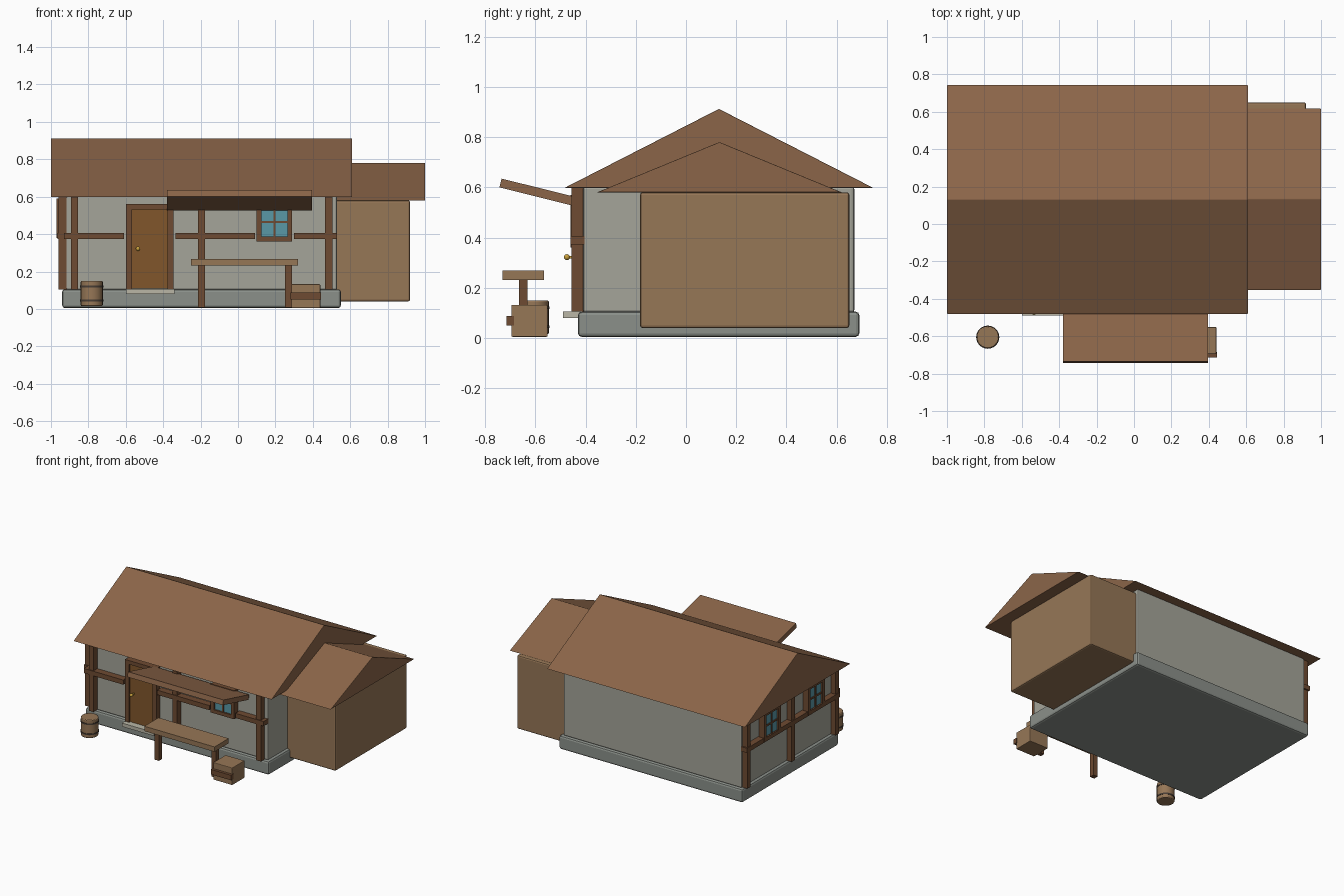
import bpy, math
from mathutils import Matrix

if "Cube" in bpy.data.objects:
    bpy.data.objects.remove(bpy.data.objects["Cube"])


def material(name, hexcol):
    m = bpy.data.materials.new(name)
    lin = [(int(hexcol[i:i + 2], 16) / 255) ** 2.2 for i in (0, 2, 4)]
    m.diffuse_color = (*lin, 1)
    m.use_nodes = True
    m.node_tree.nodes["Principled BSDF"].inputs["Base Color"].default_value = m.diffuse_color
    return m


ROOF = material("roof_brown", "8a654a")
PLANK = material("plank", "957657")
TIMBER = material("dark_timber", "6e4c35")
DOOR = material("door_wood", "80572f")
GLASS = material("glass", "5a97a5")
WALL = material("plaster", "a3a398")
STONE = material("stone", "8a8f89")
SLAB = material("pale_stone", "b8b5a5")
METAL = material("iron", "4a4038")
BRASS = material("brass", "c9a040")


def finish(ob, name, mat, bevel=0.0):
    ob.name = name
    ob.data.materials.append(mat)
    if bevel:
        b = ob.modifiers.new("bevel", 'BEVEL')
        b.width = bevel
        b.segments = 2
        b.limit_method = 'ANGLE'
    return ob


def box(name, x, y, z, mat, bevel=0.0):
    """Box from (min, max) pairs."""
    bpy.ops.mesh.primitive_cube_add(size=1)
    ob = bpy.context.object
    mids = [(a + b) / 2 for a, b in (x, y, z)]
    dims = [b - a for a, b in (x, y, z)]
    ob.data.transform(Matrix.Diagonal((*dims, 1)))
    ob.location = mids
    return finish(ob, name, mat, bevel)


def gable_roof(name, x, y, eave, ridge):
    mid = (y[0] + y[1]) / 2
    profile = [(y[0], eave), (y[1], eave), (mid, ridge)]
    verts = [(px, py, pz) for px in x for py, pz in profile]
    faces = [(2, 1, 0), (3, 4, 5), (0, 1, 4, 3), (1, 2, 5, 4), (2, 0, 3, 5)]
    me = bpy.data.meshes.new(name)
    me.from_pydata(verts, [], faces)
    ob = bpy.data.objects.new(name, me)
    bpy.context.collection.objects.link(ob)
    return finish(ob, name, ROOF, 0.003)


def window(name, centre, side=False):
    """Framed window with crossed bars, facing -y, or -x when side is set."""
    w, h, bar = 0.095, 0.105, 0.026
    parts = [
        ("glass", (-w + .01, w - .01), (-.014, .02), (-h + .01, h - .01), GLASS),
        ("frame_left", (-w, -w + bar), (-.025, .02), (-h, h), TIMBER),
        ("frame_right", (w - bar, w), (-.025, .02), (-h, h), TIMBER),
        ("frame_sill", (-w, w), (-.025, .02), (-h, -h + bar), TIMBER),
        ("frame_head", (-w, w), (-.025, .02), (h - bar, h), TIMBER),
        ("bar_upright", (-.006, .006), (-.02, .0), (-h + .01, h - .01), TIMBER),
        ("bar_across", (-w + .01, w - .01), (-.02, .0), (-.006, .006), TIMBER)]
    for part, x, y, z, mat in parts:
        ob = box(name + "_" + part, x, y, z, mat)
        place = Matrix.Translation(centre)
        if side:
            place = place @ Matrix.Rotation(-math.pi / 2, 4, 'Z')
        ob.matrix_world = place @ Matrix.Translation(ob.location)


# Main house and side annex
box("foundation", (-.94, .55), (-.43, .69), (.005, .105), STONE, .014)
box("house_walls", (-.92, .53), (-.41, .67), (.10, .605), WALL, .012)
gable_roof("main_roof", (-1, .61), (-.483, .745), .598, .912)
box("annex_walls", (.5, .92), (-.183, .65), (.04, .58), PLANK, .01)
gable_roof("annex_roof", (.5, 1), (-.354, .62), .58, .78)

# Timber framing on the front
for x in (-.875, -.195, .485):
    box("front_post", (x - .019, x + .019), (-.455, -.405), (.105, .602), TIMBER)
for a, b in ((-.93, -.61), (-.335, .09), (.30, .53)):
    box("front_rail", (a, b), (-.46, -.405), (.373, .407), TIMBER)

# Timber framing on the left
for y in (.64, .125, -.385):
    box("side_post", (-.96, -.915), (y - .019, y + .019), (.105, .602), TIMBER)
box("side_rail", (-.965, -.915), (-.41, .67), (.373, .407), TIMBER)

# Windows
window("front_window", (.195, -.435, .465))
for y in (.38, -.13):
    window("side_window", (-.945, y, .485), side=True)

# Door, frame, knob and step
for a, b in ((-.60, -.567), (-.378, -.345)):
    box("door_jamb", (a, b), (-.455, -.405), (.105, .56), TIMBER)
box("door_lintel", (-.60, -.345), (-.455, -.405), (.532, .56), TIMBER)
box("door", (-.57, -.375), (-.445, -.405), (.108, .535), DOOR)
bpy.ops.mesh.primitive_uv_sphere_add(segments=12, ring_count=8, radius=.012,
                                     location=(-.535, -.474, .322))
finish(bpy.context.object, "door_knob", BRASS)
bpy.ops.object.shade_smooth()
box("knob_stem", (-.54, -.53), (-.47, -.44), (.317, .327), BRASS)
box("door_step", (-.60, -.34), (-.49, -.42), (.08, .106), SLAB)

# Awning rising toward the front
awning = box("awning", (-.38, .396), (-.743, -.435), (.562, .598), ROOF)
awning.rotation_euler.x = math.radians(-14)

# Outdoor bench
box("bench_top", (-.25, .32), (-.73, -.565), (.232, .268), PLANK)
for x in (-.195, .27):
    box("bench_leg", (x - .018, x + .018), (-.665, -.63), (.008, .235), TIMBER)

# Crate with a front slat
box("crate", (.285, .44), (-.695, -.551), (.005, .132), PLANK, .004)
box("crate_slat", (.28, .445), (-.715, -.685), (.05, .087), TIMBER)

# Barrel with iron hoops
bpy.ops.mesh.primitive_cylinder_add(vertices=24, radius=.059, depth=.133,
                                    location=(-.782, -.605, .0825))
finish(bpy.context.object, "barrel", PLANK, .005)
bpy.ops.object.shade_smooth_by_angle()
for z in (.045, .12):
    bpy.ops.mesh.primitive_cylinder_add(vertices=24, radius=.062, depth=.01,
                                        location=(-.782, -.605, z))
    finish(bpy.context.object, "barrel_hoop", METAL)
    bpy.ops.object.shade_smooth_by_angle()
